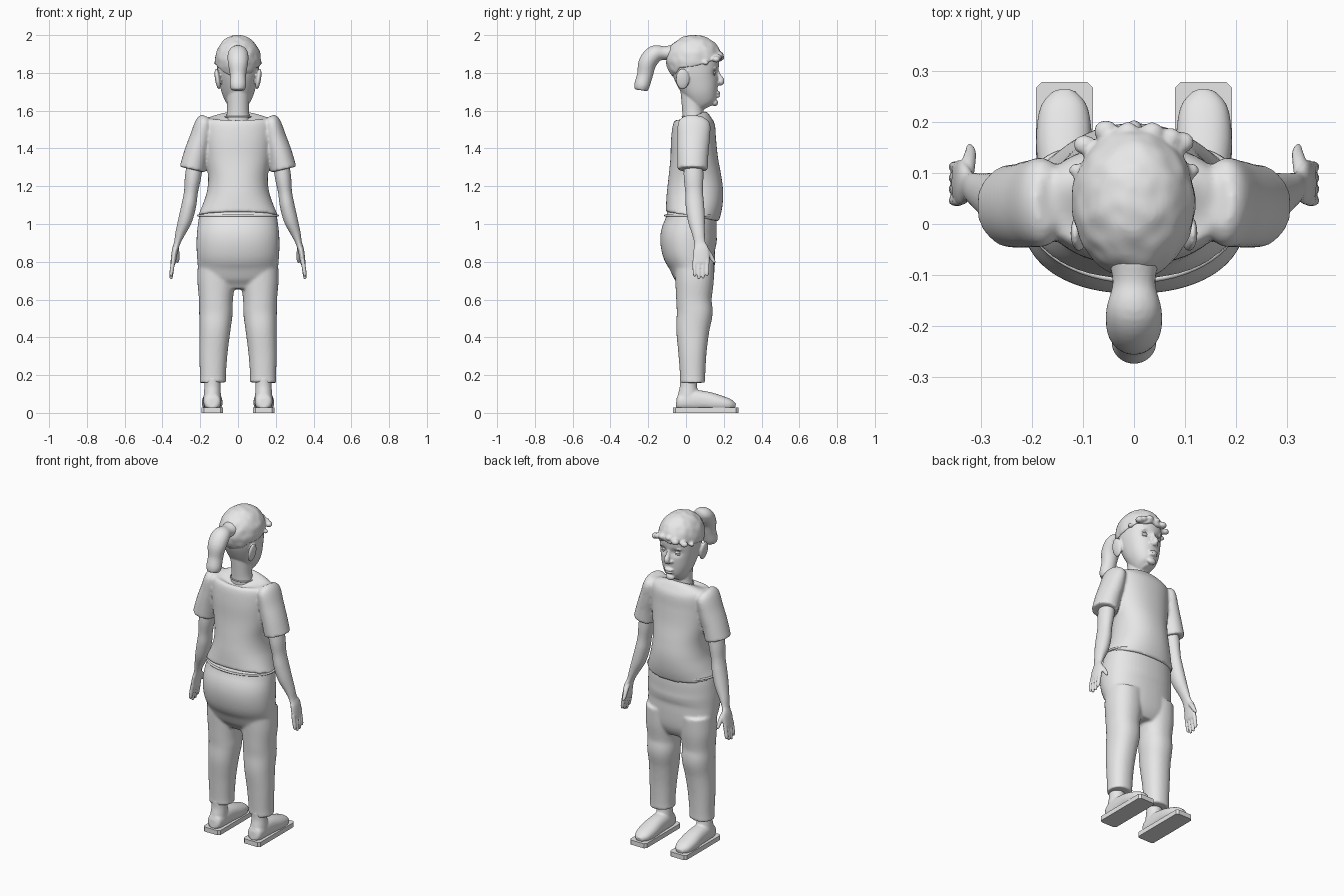
import bpy, bmesh, math
from mathutils import Vector, Matrix, noise

skin = bpy.data.materials.new("light_grey")
skin.diffuse_color = (0.8, 0.8, 0.8, 1)


def curve_points(pts, steps=5):
    """Smoothly interpolated stations along a list of (x, y, z, r1, r2)."""
    p = [pts[0]] + list(pts) + [pts[-1]]
    out = []
    for i in range(1, len(p) - 2):
        for k in range(steps):
            t = k / steps
            out.append([0.5 * (2*b + (c-a)*t + (2*a-5*b+4*c-d)*t*t + (3*b-a-3*c+d)*t**3)
                        for a, b, c, d in zip(p[i-1], p[i], p[i+1], p[i+2])])
    out.append(list(pts[-1]))
    return out


def tube(bm, pts, n=32, power=2.0, steps=5):
    """Closed loft with elliptical rings square to the path."""
    st = curve_points(pts, steps)
    rings = []
    for i, s in enumerate(st):
        a, b = st[max(i-1, 0)], st[min(i+1, len(st)-1)]
        t = (Vector(b[:3]) - Vector(a[:3])).normalized()
        u = Vector((1, 0, 0))
        u = (u - t * u.dot(t)).normalized()
        v = t.cross(u)
        ring = []
        for k in range(n):
            c, d = math.cos(2*math.pi*k/n), math.sin(2*math.pi*k/n)
            c = math.copysign(abs(c)**(2/power), c)
            d = math.copysign(abs(d)**(2/power), d)
            ring.append(bm.verts.new(Vector(s[:3]) + u*c*s[3] + v*d*s[4]))
        rings.append(ring)
    for r, q in zip(rings, rings[1:]):
        for k in range(n):
            bm.faces.new((r[k], r[(k+1) % n], q[(k+1) % n], q[k]))
    bm.faces.new(rings[0])
    bm.faces.new(rings[-1])
    return [v for r in rings for v in r]


def ball(bm, c, r, seg=24, rot=0.0):
    m = Matrix.Translation(c) @ Matrix.Rotation(rot, 4, 'Y') @ Matrix.Diagonal((*r, 1))
    return bmesh.ops.create_uvsphere(bm, u_segments=seg, v_segments=seg//2, radius=1, matrix=m)["verts"]


def finish(bm, name, voxel=0, smooth=0):
    bmesh.ops.recalc_face_normals(bm, faces=bm.faces)
    me = bpy.data.meshes.new(name)
    bm.to_mesh(me)
    bm.free()
    me.materials.append(skin)
    ob = bpy.data.objects.new(name, me)
    bpy.context.collection.objects.link(ob)
    if voxel:
        for p in me.polygons:
            p.use_smooth = True
        rm = ob.modifiers.new("blend", 'REMESH')
        rm.mode = 'VOXEL'
        rm.voxel_size = voxel
        rm.use_smooth_shade = True
        if smooth:
            sm = ob.modifiers.new("soften", 'SMOOTH')
            sm.factor = 0.5
            sm.iterations = smooth
    return ob


def mirrored(pts, s):
    return [(s*p[0], *p[1:]) for p in pts]


# shirt with short sleeves
bm = bmesh.new()
tube(bm, [(0, .033, 1.04, .213, .143), (0, .043, 1.10, .188, .149), (0, .048, 1.17, .165, .149),
          (0, .047, 1.25, .158, .140), (0, .043, 1.35, .172, .126), (0, .040, 1.45, .182, .119),
          (0, .043, 1.53, .185, .110), (0, .043, 1.56, .168, .088), (0, .040, 1.57, .07, .06)], 48, 2.2)
for s in (-1, 1):
    tube(bm, mirrored([(.165, .045, 1.565, .03, .05), (.178, .043, 1.535, .048, .085),
                       (.198, .040, 1.45, .060, .086), (.222, .036, 1.37, .065, .083),
                       (.242, .035, 1.288, .069, .081)], s))
finish(bm, "shirt", .008, 6)

# trousers: hips and two legs
bm = bmesh.new()
tube(bm, [(0, .030, 1.055, .203, .130), (0, .025, 1.0, .212, .139), (0, .014, .93, .219, .150),
          (0, .016, .86, .219, .143), (0, .032, .79, .214, .124), (0, .045, .71, .203, .102),
          (0, .045, .655, .15, .07)], 48, 2.2)
for s in (-1, 1):
    tube(bm, mirrored([(.112, .045, .80, .100, .105), (.115, .045, .70, .100, .102),
                       (.117, .042, .60, .090, .094), (.117, .046, .53, .089, .095),
                       (.122, .036, .44, .082, .088), (.130, .034, .32, .075, .075),
                       (.133, .035, .20, .069, .067), (.133, .035, .16, .071, .068)], s, ), 32, 2.2)
finish(bm, "trousers", .008, 5)

# arms with hands
for s, side in ((-1, "left"), (1, "right")):
    bm = bmesh.new()
    tube(bm, mirrored([(.222, .04, 1.36, .043, .05), (.238, .04, 1.25, .043, .052),
                       (.249, .043, 1.17, .037, .047), (.260, .047, 1.10, .039, .049),
                       (.280, .055, 1.02, .037, .045), (.306, .066, .95, .026, .034),
                       (.322, .073, .90, .017, .030), (.334, .080, .86, .016, .042),
                       (.343, .080, .80, .014, .045), (.346, .080, .785, .010, .042)], s), 24)
    for i in range(4):
        y = .046 + .022*i
        tip = (.722, .708, .712, .725)[i]
        tube(bm, mirrored([(.342, y, .81, .011, .011), (.350, y, .76, .011, .011),
                           (.354, y, tip + .01, .009, .009), (.354, y, tip, .004, .004)], s), 12)
    tube(bm, mirrored([(.328, .09, .88, .014, .016), (.324, .118, .85, .014, .014),
                       (.320, .14, .815, .011, .011), (.322, .153, .795, .006, .006)], s), 12)
    finish(bm, side + "_arm", .004, 2)

    # shoe upper and ankle
    bm = bmesh.new()
    tube(bm, mirrored([(.136, -.052, .055, .022, .025), (.136, -.035, .055, .043, .042),
                       (.136, .03, .065, .049, .055), (.136, .10, .063, .052, .052),
                       (.137, .17, .052, .055, .044), (.137, .23, .042, .046, .032),
                       (.137, .262, .036, .02, .014)], s), 24, 2.3)
    tube(bm, mirrored([(.135, .012, .19, .043, .045), (.135, .013, .14, .043, .046),
                       (.136, .012, .09, .046, .056), (.136, .012, .05, .048, .058)], s), 24)
    finish(bm, side + "_shoe", .006, 4)

    # flat sole plate with clipped corners
    bm = bmesh.new()
    bmesh.ops.create_cube(bm, size=1, matrix=Matrix.Translation((s*.136, .105, .014))
                          @ Matrix.Diagonal((.112, .346, .028, 1)))
    up = [e for e in bm.edges if abs(e.verts[0].co.z - e.verts[1].co.z) > .01]
    bmesh.ops.bevel(bm, geom=up, offset=.012, segments=1, affect='EDGES')
    finish(bm, side + "_sole")

# head with neck, nose, lips and ears
bm = bmesh.new()
tube(bm, [(0, .042, 1.53, .070, .060), (0, .036, 1.60, .058, .056), (0, .033, 1.70, .062, .062)])
skull = tube(bm, [(0, .105, 1.612, .025, .035), (0, .095, 1.635, .056, .066), (0, .08, 1.69, .084, .090),
                  (0, .062, 1.76, .101, .112), (0, .050, 1.82, .110, .126), (0, .043, 1.88, .112, .130),
                  (0, .037, 1.94, .092, .105), (0, .037, 1.98, .045, .055)], 64, 2.15)
for v in skull:  # eye sockets
    if v.co.y > .08:
        for s in (-1, 1):
            d = ((v.co.x - s*.042)/.028)**2 + ((v.co.z - 1.802)/.02)**2
            v.co.y -= .016*math.exp(-d)
tube(bm, [(0, .160, 1.815, .010, .012), (0, .172, 1.785, .012, .014),
          (0, .184, 1.757, .017, .020), (0, .172, 1.738, .014, .012)], 16)
ball(bm, (0, .168, 1.694), (.030, .015, .009))
ball(bm, (0, .166, 1.678), (.026, .015, .009))
ball(bm, (0, .152, 1.642), (.028, .018, .018))
for s in (-1, 1):
    ball(bm, (s*.020, .168, 1.747), (.010, .012, .009))
    ball(bm, (s*.108, -.018, 1.768), (.014, .036, .056), rot=s*.15)
    ball(bm, (s*.046, .150, 1.828), (.026, .014, .006), rot=s*.15)
finish(bm, "head", .005, 3)

# eyeballs with lids
bm = bmesh.new()
for s in (-1, 1):
    ball(bm, (s*.042, .141, 1.801), (.021, .016, .011))
finish(bm, "eyes", .003, 1)
bm = bmesh.new()
for s in (-1, 1):
    for dz in (.011, -.011):
        ball(bm, (s*.042, .145, 1.801 + dz), (.023, .013, .004))
finish(bm, "eyelids", .003, 1)

# hair cap with wavy fringe
bm = bmesh.new()
for v in ball(bm, (0, .043, 1.868), (.121, .149, .133), 64):
    y = v.co.y
    line = 1.83 + .2*y if y > -.03 else 1.824 + 1.5*(y + .03)
    v.co += (v.co - Vector((0, .043, 1.868))) * .035 * noise.noise(v.co * 28)
    v.co.z = max(v.co.z, line + .006*math.sin(v.co.x * 90))
for x, y, z, r in ((-.097, .155, 1.868, .022), (-.055, .182, 1.882, .024), (-.012, .180, 1.895, .022),
                   (.035, .178, 1.892, .024), (.070, .168, 1.882, .023), (.095, .160, 1.872, .023),
                   (-.112, .105, 1.853, .016), (.112, .105, 1.853, .016)):
    ball(bm, (x, y, z), (r, r*.9, r*.75), 16)
finish(bm, "hair_cap", .006, 2)

# ponytail
bm = bmesh.new()
tube(bm, [(0, -.07, 1.905, .050, .045), (0, -.115, 1.905, .042, .036), (0, -.165, 1.899, .054, .047),
          (0, -.203, 1.855, .054, .048), (0, -.217, 1.79, .043, .042),
          (0, -.233, 1.735, .044, .041), (0, -.238, 1.708, .035, .034)], 24)
finish(bm, "ponytail", .006, 3)

# thin hem and collar bands
for name, path, r in (("shirt_hem", (.211, .143, .033, 1.045), .006), ("collar", (.068, .060, .041, 1.567), .004)):
    rx, ry, cy, z = path
    bm = bmesh.new()
    n, m = 64, 8
    g = [[bm.verts.new(((rx + r*math.cos(b))*math.cos(a), cy + (ry + r*math.cos(b))*math.sin(a), z + r*math.sin(b)))
          for b in (2*math.pi*j/m for j in range(m))] for a in (2*math.pi*i/n for i in range(n))]
    for i in range(n):
        for j in range(m):
            f = bm.faces.new((g[i][j], g[(i+1) % n][j], g[(i+1) % n][(j+1) % m], g[i][(j+1) % m]))
            f.smooth = True
    finish(bm, name)
